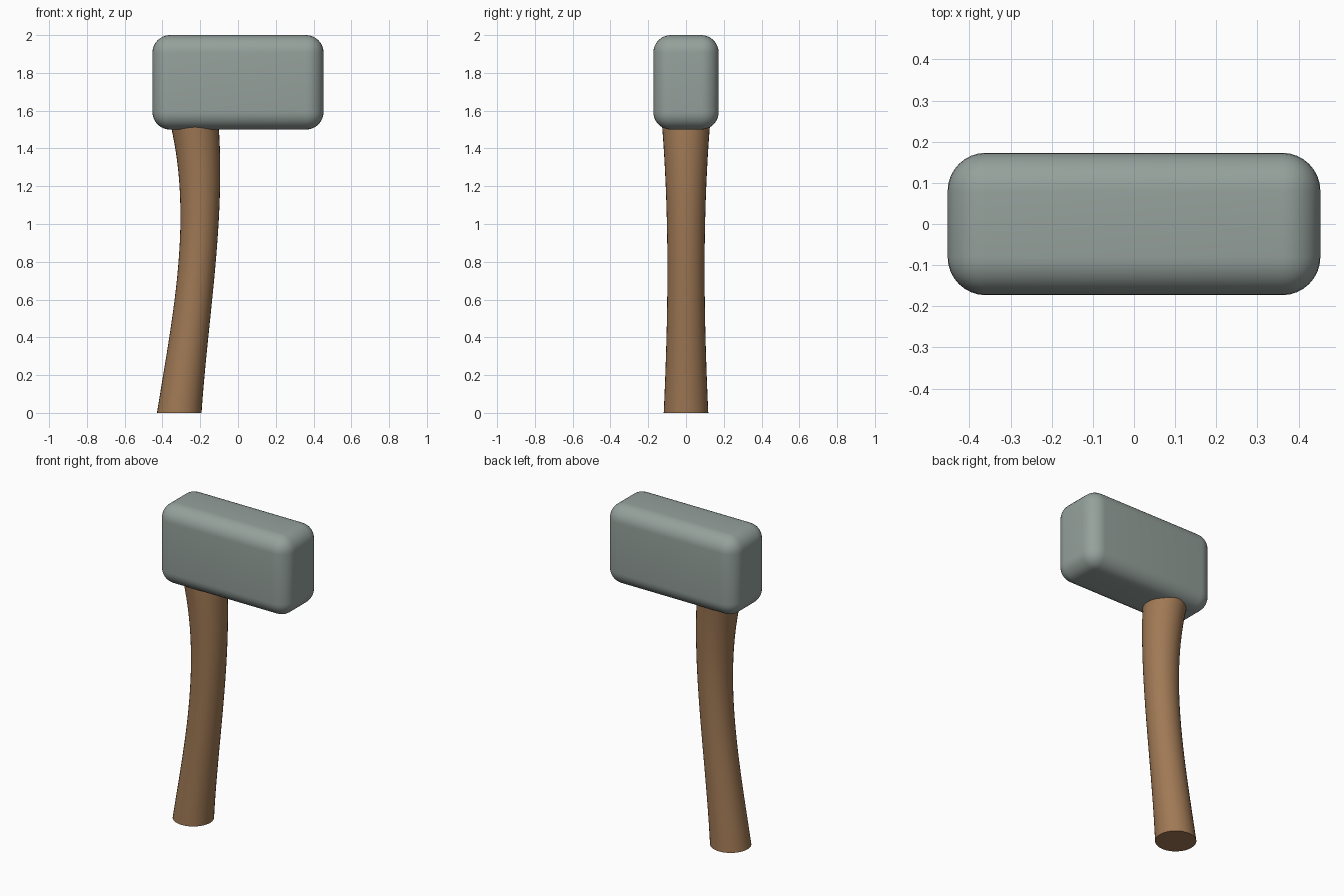
import bpy, bmesh, math

if "Cube" in bpy.data.objects:
    bpy.data.objects.remove(bpy.data.objects["Cube"])


def material(name, rgb):
    m = bpy.data.materials.new(name)
    m.diffuse_color = (*rgb, 1)
    m.use_nodes = True
    m.node_tree.nodes["Principled BSDF"].inputs["Base Color"].default_value = m.diffuse_color
    return m


def add_object(name, bm, mat):
    bmesh.ops.recalc_face_normals(bm, faces=bm.faces)
    me = bpy.data.meshes.new(name)
    bm.to_mesh(me)
    bm.free()
    me.materials.append(mat)
    ob = bpy.data.objects.new(name, me)
    bpy.context.collection.objects.link(ob)
    bpy.ops.object.select_all(action='DESELECT')
    ob.select_set(True)
    bpy.context.view_layer.objects.active = ob
    bpy.ops.object.shade_smooth_by_angle(angle=math.radians(40))
    return ob


def curve_through(points, t):
    """Smooth polynomial through a few (height, value) points."""
    total = 0
    for i, (a, v) in enumerate(points):
        for j, (b, _) in enumerate(points):
            if i != j:
                v *= (t - b) / (a - b)
        total += v
    return total


stone = material("grey stone", (0.30, 0.355, 0.33))
wood = material("brown wood", (0.35, 0.19, 0.09))

# Head: block with rounded edges
bm = bmesh.new()
bmesh.ops.create_cube(bm, size=1)
for v in bm.verts:
    v.co = (v.co.x * 0.906, v.co.y * 0.346, v.co.z * 0.5 + 1.75)
bmesh.ops.bevel(bm, geom=bm.edges[:], offset=0.093, segments=8,
                profile=0.5, affect='EDGES')
add_object("hammer_head", bm, stone)

# Handle: curved shaft, flared at both ends
CENTRE = [(0, -0.311), (0.5, -0.248), (1.0, -0.204), (1.5, -0.226)]
RADIUS = [(0, 0.118), (0.5, 0.101), (1.0, 0.101), (1.5, 0.125)]
SIDES, STEPS, TOP = 32, 24, 1.54
bm = bmesh.new()
rings = []
for s in range(STEPS + 1):
    z = TOP * s / STEPS
    cx, r = curve_through(CENTRE, z), curve_through(RADIUS, z)
    rings.append([bm.verts.new((cx + r * math.cos(a), r * math.sin(a), z))
                  for a in (math.tau * k / SIDES for k in range(SIDES))])
for low, high in zip(rings, rings[1:]):
    for k in range(SIDES):
        n = (k + 1) % SIDES
        bm.faces.new((low[k], low[n], high[n], high[k]))
bm.faces.new(rings[0][::-1])
bm.faces.new(rings[-1])
add_object("handle", bm, wood)
